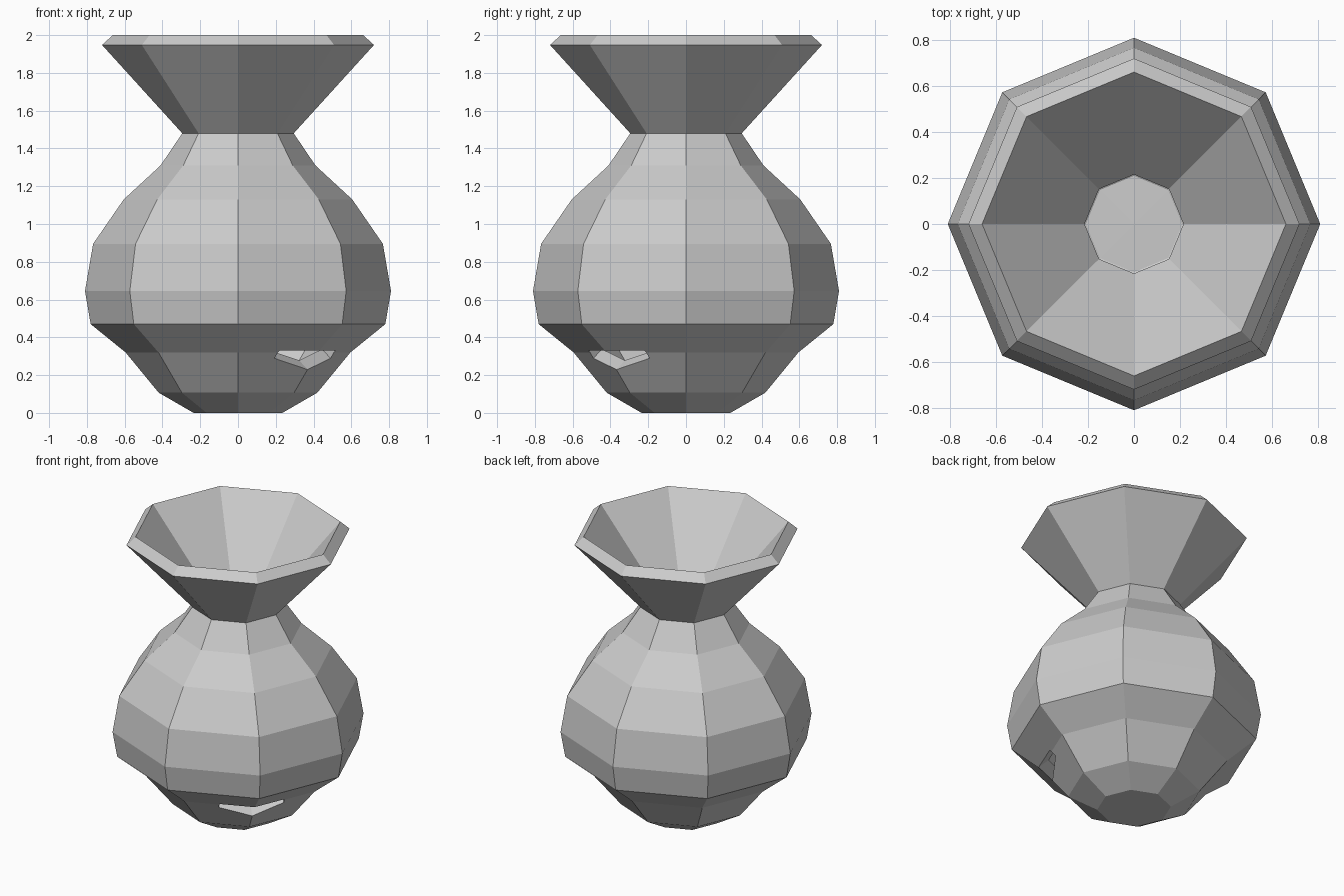
import bpy, bmesh
from math import cos, sin, pi
from mathutils import Vector

if "Cube" in bpy.data.objects:
    bpy.data.objects.remove(bpy.data.objects["Cube"])

SIDES = 8
# Outer profile (radius, height), base to rim
PROFILE = [(.235, 0), (.42, .107), (.595, .32), (.78, .47), (.81, .645), (.767, .895),
           (.605, 1.13), (.41, 1.31), (.295, 1.48), (.72, 1.948)]


def make_object(name, bm):
    bmesh.ops.recalc_face_normals(bm, faces=bm.faces)
    mesh = bpy.data.meshes.new(name)
    bm.to_mesh(mesh)
    bm.free()
    obj = bpy.data.objects.new(name, mesh)
    bpy.context.collection.objects.link(obj)
    return obj


# Vase: octagonal rings with a closed base and an open mouth
bm = bmesh.new()
rings = [[bm.verts.new((r * cos(2 * pi * i / SIDES), r * sin(2 * pi * i / SIDES), z))
          for i in range(SIDES)] for r, z in PROFILE]
base = bm.faces.new(rings[0][::-1])
for lo, hi in zip(rings, rings[1:]):
    for i in range(SIDES):
        j = (i + 1) % SIDES
        bm.faces.new((lo[i], lo[j], hi[j], hi[i]))
bmesh.ops.poke(bm, faces=[base])
bm.normal_update()
# Make sure normals point outwards so the wall grows inwards
if sum(f.normal.dot(f.calc_center_median() - Vector((0, 0, .7))) for f in bm.faces) < 0:
    bmesh.ops.reverse_faces(bm, faces=bm.faces)
mesh = bpy.data.meshes.new("vase")
bm.to_mesh(mesh)
bm.free()
vase = bpy.data.objects.new("vase", mesh)
bpy.context.collection.objects.link(vase)

wall = vase.modifiers.new("wall", 'SOLIDIFY')
wall.thickness = .08
wall.offset = -1

# Broken hole at the lower front right: (outward, sideways, height)
HOLE = [(.51, -.21, .338), (.60, 0, .338), (.51, .21, .338),
        (.475, .21, .295), (.52, 0, .23), (.475, -.21, .295)]
out, side, up = Vector((1, -1, 0)).normalized(), Vector((1, 1, 0)).normalized(), Vector((0, 0, 1))
push = out * .79 - up * .61
bm = bmesh.new()
for u, t, z in HOLE:
    for d in (-.14, .06):
        bm.verts.new(out * u + side * t + up * z + push * d)
hull = bmesh.ops.convex_hull(bm, input=bm.verts)
loose = [v for v in bm.verts if not v.link_faces]
bmesh.ops.delete(bm, geom=loose, context='VERTS')
cutter = make_object("hole_cutter", bm)
cutter.hide_render = True
cutter.hide_viewport = True
cutter.display_type = 'WIRE'

cut = vase.modifiers.new("hole", 'BOOLEAN')
cut.operation = 'DIFFERENCE'
cut.solver = 'EXACT'
cut.object = cutter
